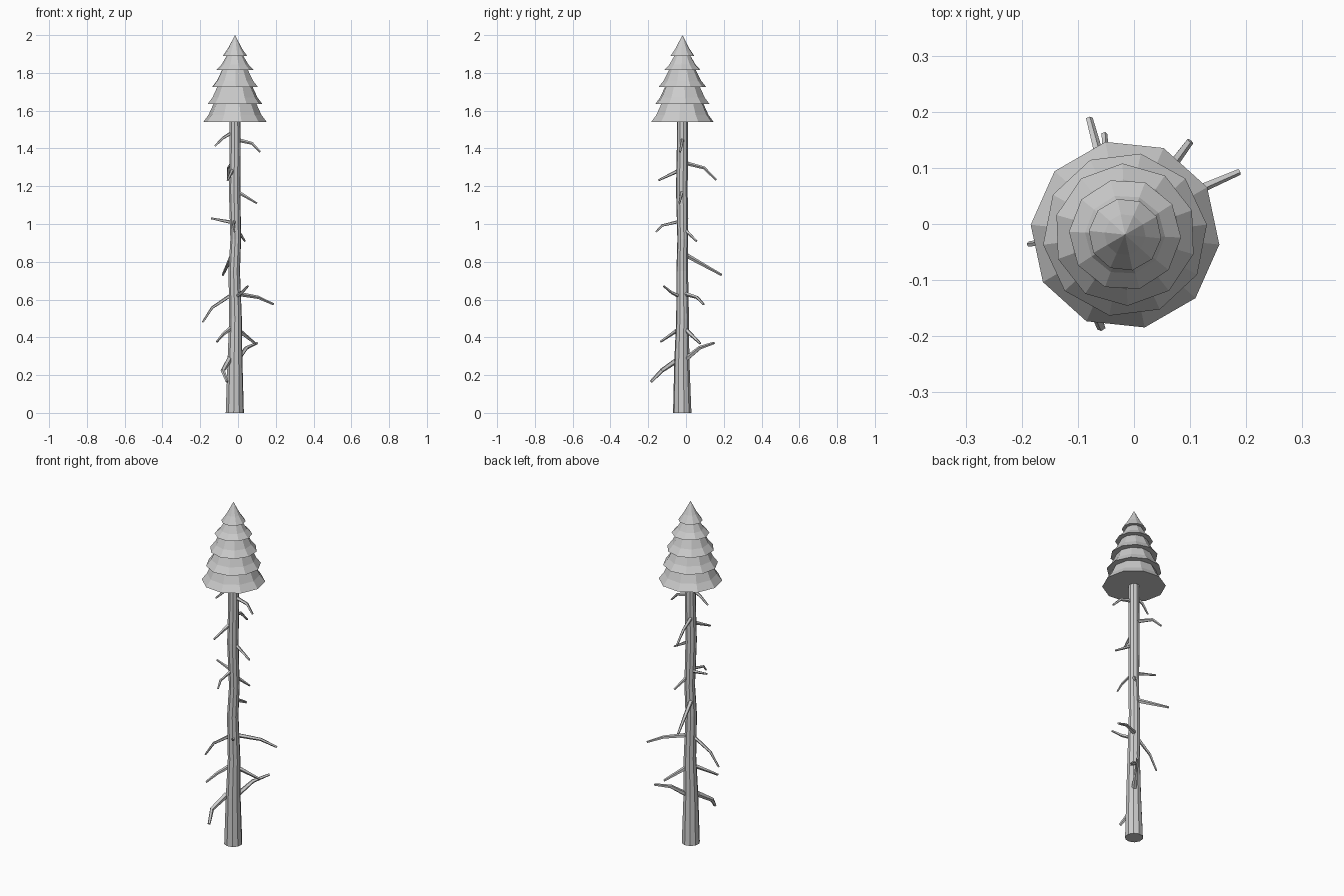
import bpy, bmesh, math
from mathutils import Vector

CX, CY = -0.016, -0.019   # tree axis


def finish(bm, name):
    bmesh.ops.recalc_face_normals(bm, faces=bm.faces)
    me = bpy.data.meshes.new(name)
    bm.to_mesh(me)
    bm.free()
    ob = bpy.data.objects.new(name, me)
    bpy.context.collection.objects.link(ob)
    return ob


def tube(name, path, sides, upright=False, turn=0.0):
    """Skin rings along a path of (x, y, z, radius); radius 0 makes a tip."""
    bm = bmesh.new()
    pts = [Vector(p[:3]) for p in path]
    rings = []
    for i, p in enumerate(pts):
        r = path[i][3]
        if r == 0:
            rings.append([bm.verts.new(p)])
            continue
        if upright:
            u, v = Vector((1, 0, 0)), Vector((0, 1, 0))
        else:
            d = (pts[min(i + 1, len(pts) - 1)] - pts[max(i - 1, 0)]).normalized()
            u = d.cross(Vector((0, 0, 1))).normalized()
            v = d.cross(u)
        rings.append([bm.verts.new(p + r * (math.cos(a) * u + math.sin(a) * v))
                      for a in (turn + 2 * math.pi * k / sides for k in range(sides))])
    for a, b in zip(rings, rings[1:]):
        for k in range(sides):
            n = (k + 1) % sides
            if len(b) == 1:
                bm.faces.new((a[k], a[n], b[0]))
            else:
                bm.faces.new((a[k], a[n], b[n], b[k]))
    bm.faces.new(rings[0])
    if len(rings[-1]) > 1:
        bm.faces.new(rings[-1])
    return finish(bm, name)


# Trunk: slightly crooked taper
tube("trunk", [(-0.017, -0.020, 0.00, 0.049), (-0.016, -0.022, 0.28, 0.040),
               (-0.013, -0.018, 0.50, 0.034), (-0.020, -0.020, 0.75, 0.031),
               (-0.012, -0.017, 0.92, 0.029), (-0.018, -0.022, 1.18, 0.031),
               (-0.015, -0.019, 1.40, 0.030), (CX, CY, 1.62, 0.028)],
     10, upright=True, turn=0.2)

# Foliage: flared skirts, each tucked under the next
tiers = [(1.540, 0.169, 1.634, 0.115), (1.634, 0.147, 1.724, 0.095),
         (1.724, 0.127, 1.814, 0.072), (1.814, 0.100, 1.889, 0.045)]
for i, (z0, r0, z1, r1) in enumerate(tiers):
    h = z1 - z0
    tube(f"foliage_tier_{i + 1}",
         [(CX, CY, z0, r0), (CX, CY, z0 + 0.4 * h, r0 + 0.52 * (r1 - r0)),
          (CX, CY, z1, r1), (CX, CY, z1 + 0.05, 0)],
         10, upright=True, turn=math.radians(-6 + 13 * i))
tube("foliage_tip", [(CX, CY, 1.889, 0.065), (CX, CY, 1.93, 0.037), (CX, CY, 2.0, 0)],
     10, upright=True, turn=math.radians(-6))

# Dead branches: (base radius, start, [elbow,] end)
branches = [
    (0.016, (-.045, -.04, .285), (-.08, -.127, .225), (-.058, -.185, .165)),
    (0.014, (.00, .00, .285), (.045, .074, .345), (.10, .148, .37)),
    (0.013, (.00, .00, .44), (.09, .075, .368)),
    (0.012, (-.035, -.03, .45), (-.08, -.08, .415), (-.112, -.135, .377)),
    (0.010, (-.035, -.02, .625), (-.137, -.03, .557), (-.187, -.036, .48)),
    (0.012, (.00, .00, .63), (.106, .058, .612), (.187, .093, .575)),
    (0.011, (-.01, -.03, .615), (.02, -.075, .637), (.053, -.118, .672)),
    (0.013, (-.03, .00, .835), (-.08, .188, .73)),
    (0.010, (.00, .00, .965), (.037, .056, .909)),
    (0.010, (-.03, -.015, 1.008), (-.142, .008, 1.03)),
    (0.009, (-.02, -.03, 1.015), (-.025, -.127, .992), (-.018, -.16, .957)),
    (0.010, (.00, -.022, 1.17), (.10, -.035, 1.11)),
    (0.011, (-.03, .00, 1.322), (-.05, .095, 1.297), (-.053, .160, 1.233)),
    (0.011, (-.03, -.035, 1.285), (-.055, -.145, 1.232)),
    (0.010, (-.03, -.02, 1.485), (-.08, -.022, 1.455), (-.122, -.03, 1.412)),
    (0.011, (.00, -.02, 1.445), (.074, -.022, 1.427), (.117, -.032, 1.382)),
]
for i, (r, *pts) in enumerate(branches):
    last = len(pts) - 1
    tube(f"branch_{i + 1}", [(*p, r * (1 - 0.5 * k / last)) for k, p in enumerate(pts)], 5)
